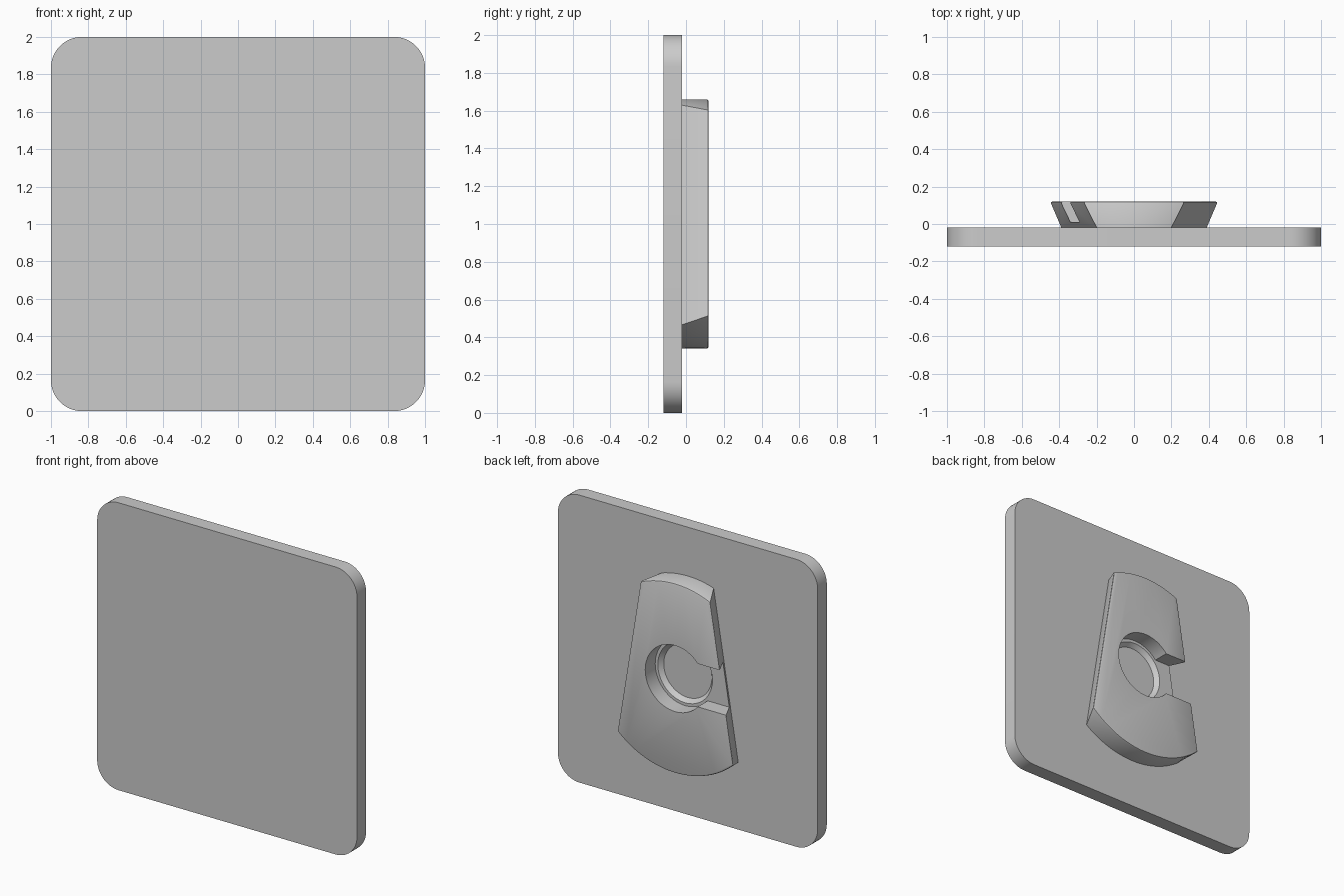
import bpy, bmesh
from math import sin, cos, pi, atan2, sqrt, radians
from mathutils import Matrix

if "Cube" in bpy.data.objects:
    bpy.data.objects.remove(bpy.data.objects["Cube"])

grey = bpy.data.materials.new("plain grey")
grey.use_nodes = True
grey.diffuse_color = (0.6, 0.6, 0.6, 1)
grey.node_tree.nodes["Principled BSDF"].inputs["Base Color"].default_value = (0.6, 0.6, 0.6, 1)


def loft(name, rings):
    """Solid skinned through matching closed rings of points."""
    bm = bmesh.new()
    loops = [[bm.verts.new(p) for p in ring] for ring in rings]
    n = len(loops[0])
    for a, b in zip(loops, loops[1:]):
        for i in range(n):
            j = (i + 1) % n
            bm.faces.new((a[i], a[j], b[j], b[i]))
    bm.faces.new(loops[0])
    bm.faces.new(loops[-1])
    bmesh.ops.recalc_face_normals(bm, faces=bm.faces)
    mesh = bpy.data.meshes.new(name)
    bm.to_mesh(mesh)
    bm.free()
    obj = bpy.data.objects.new(name, mesh)
    bpy.context.collection.objects.link(obj)
    mesh.materials.append(grey)
    return obj


def smooth(obj):
    bpy.ops.object.select_all(action='DESELECT')
    obj.select_set(True)
    bpy.context.view_layer.objects.active = obj
    bpy.ops.object.shade_smooth_by_angle(angle=radians(30))


def rounded_square(y, r=0.165, steps=12):
    pts = []
    for k, (sx, sz) in enumerate([(1, 1), (-1, 1), (-1, -1), (1, -1)]):
        for i in range(steps + 1):
            t = (k + i / steps) * pi / 2
            pts.append((sx * (1 - r) + r * cos(t), y, 1 + sz * (1 - r) + r * sin(t)))
    return pts


def wedge_outline(y, inset, radius=0.66, taper=0.163, steps=24):
    """Circle cut by two sides that taper upward and flare toward the back."""
    half = 0.311 + 0.48 * y - inset
    r = radius - inset
    q = 1 + taper ** 2
    root = sqrt((half * taper) ** 2 - q * (half ** 2 - r ** 2))
    pts = []
    for sign in (1, -1):
        z = (half * taper + sign * root) / q
        spread = atan2(half - taper * z, sign * z)
        for i in range(steps + 1):
            t = spread * (1 - 2 * i / steps)
            pts.append((sign * r * sin(t), y, 1 + sign * r * cos(t)))
    return pts


def circle(r, y, n=64):
    return [(r * cos(2 * pi * i / n), y, 1 + r * sin(2 * pi * i / n)) for i in range(n)]


def box_ring(y, x0, x1, h):
    return [(x0, y, 1 - h), (x1, y, 1 - h), (x1, y, 1 + h), (x0, y, 1 + h)]


# Flat plate with rounded corners
plate = loft("plate", [rounded_square(-0.12), rounded_square(-0.02)])
smooth(plate)

# Dovetail wedge with an eased back rim
wedge = loft("dovetail_wedge", [wedge_outline(y, i) for y, i in
             [(-0.03, 0), (0.108, 0), (0.1165, 0.0035), (0.12, 0.012)]])

# Stepped hole and side slot
cutters = [
    loft("hole_cutter", [circle(r, y) for r, y in
         [(0.23, 0.2), (0.23, 0.01), (0.21, 0.01), (0.185, -0.02), (0.185, -0.05)]]),
    loft("slot_cutter", [box_ring(y, -0.7, 0, 0.15) for y in (0.01, 0.2)]),
]
bpy.context.view_layer.objects.active = wedge
for cutter in cutters:
    cutter.hide_render = True
    mod = wedge.modifiers.new(cutter.name, 'BOOLEAN')
    mod.operation = 'DIFFERENCE'
    mod.solver = 'EXACT'
    mod.object = cutter
    bpy.ops.object.modifier_apply(modifier=mod.name)
    bpy.data.objects.remove(cutter)
smooth(wedge)
